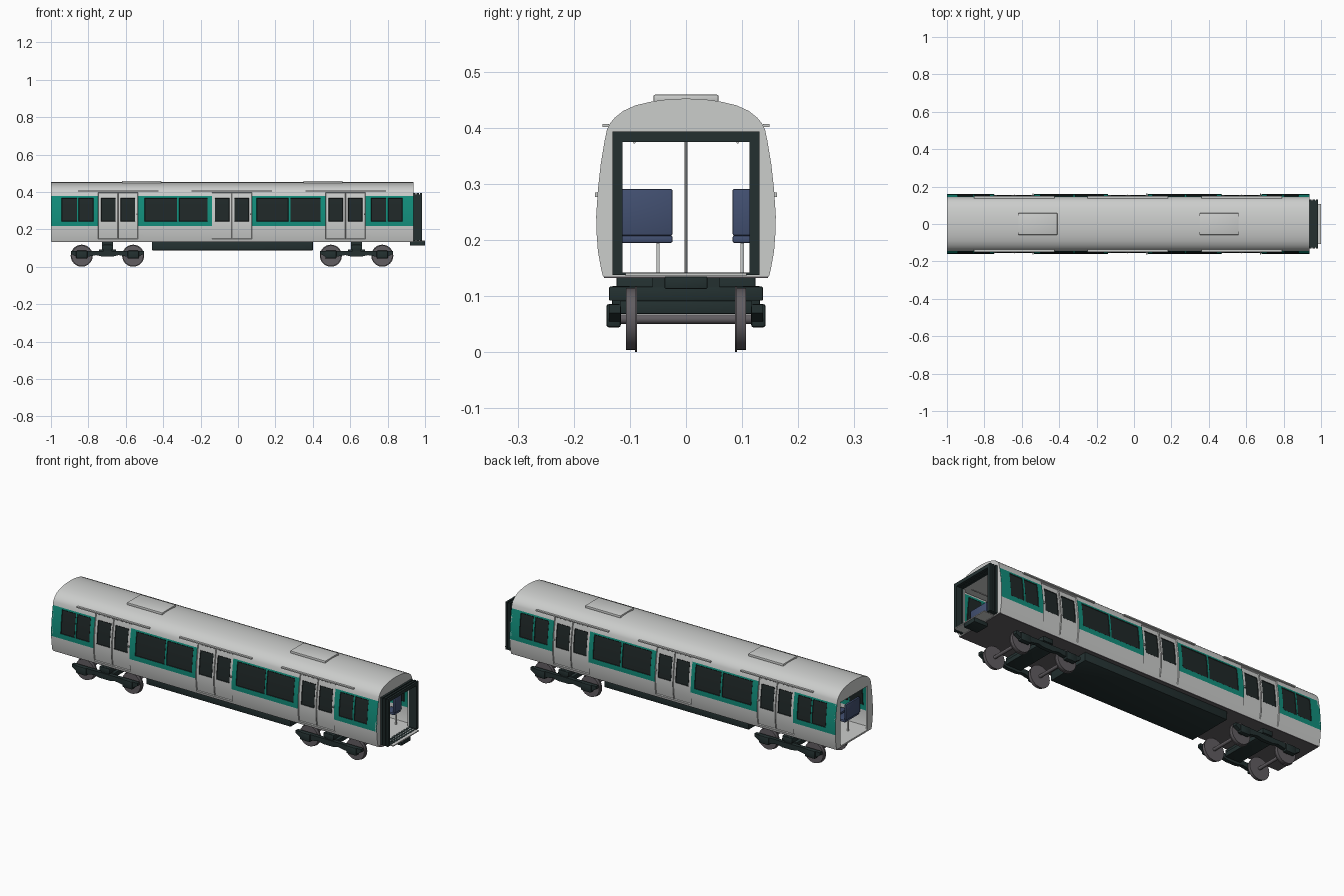
import bpy, bmesh, math
from mathutils import Matrix, Vector

cube = bpy.data.objects.get("Cube")
if cube:
    bpy.data.objects.remove(cube)


def material(name, r, g, b):
    m = bpy.data.materials.new(name)
    m.use_nodes = True
    m.diffuse_color = (r, g, b, 1)
    m.node_tree.nodes["Principled BSDF"].inputs["Base Color"].default_value = (r, g, b, 1)
    return m


GREY = material("light grey paint", 0.6, 0.61, 0.6)
TEAL = material("teal paint", 0.006, 0.27, 0.2)
GLASS = material("dark glass", 0.014, 0.021, 0.021)
DARK = material("dark frame", 0.017, 0.03, 0.03)
STEEL = material("wheel steel", 0.12, 0.11, 0.12)
SEAT = material("blue seat", 0.055, 0.08, 0.165)


def finish(name, bm, *mats):
    me = bpy.data.meshes.new(name)
    bm.to_mesh(me)
    bm.free()
    for m in mats:
        me.materials.append(m)
    me.shade_smooth()
    me.set_sharp_from_angle(angle=math.radians(30))
    ob = bpy.data.objects.new(name, me)
    bpy.context.collection.objects.link(ob)
    return ob


def box(name, x, y, z, mat, bevel=0):
    """Box from three (low, high) ranges."""
    bm = bmesh.new()
    bmesh.ops.create_cube(bm, size=1)
    for v in bm.verts:
        v.co = Vector([(a + b) / 2 + c * (b - a) for c, (a, b) in zip(v.co, (x, y, z))])
    if bevel:
        bmesh.ops.bevel(bm, geom=bm.edges[:], offset=bevel, segments=2, affect='EDGES', profile=0.5)
    return finish(name, bm, mat)


def rod(name, start, end, radius, mat, sides=12):
    a, b = Vector(start), Vector(end)
    bm = bmesh.new()
    rot = (b - a).to_track_quat('Z', 'Y').to_matrix().to_4x4()
    bmesh.ops.create_cone(bm, cap_ends=True, segments=sides, radius1=radius, radius2=radius,
                          depth=(b - a).length, matrix=Matrix.Translation((a + b) / 2) @ rot)
    return finish(name, bm, mat)


def ring(name, outer, hole, x, thick, mat):
    """Flat plate in the yz plane with a hole, given thickness along -x."""
    bm = bmesh.new()
    edges = []
    for loop in (outer, hole):
        vs = [bm.verts.new((x, y, z)) for y, z in loop]
        edges += [bm.edges.new((a, b)) for a, b in zip(vs, vs[1:] + vs[:1])]
    bmesh.ops.triangle_fill(bm, edges=edges, use_beauty=True)
    out = bmesh.ops.extrude_face_region(bm, geom=bm.faces[:])
    for v in out["geom"]:
        if isinstance(v, bmesh.types.BMVert):
            v.co.x -= thick
    bmesh.ops.recalc_face_normals(bm, faces=bm.faces[:])
    return finish(name, bm, mat)


def rect(half, low, high):
    return [(-half, low), (half, low), (half, high), (-half, high)]


# Body cross-section, from the sill to the crown of the roof
HALF = [(.148, .135), (.151, .147), (.157, .18), (.1597, .217), (.16, .243), (.157, .29),
        (.152, .335), (.1465, .368), (.145, .377), (.141, .396), (.136, .407), (.127, .418),
        (.112, .43), (.09, .44), (.06, .447), (.03, .451)]
PROFILE = [(-y, z) for y, z in HALF] + [(0, .452)] + HALF[::-1]
BACK, FRONT = -1.0, .937
DOORS = [-.641, -.033, .575]
LEAF = .107
WINDOWS = [(-.943, -.86), (-.852, -.772), (-.5, -.325), (-.315, -.162),
           (.1, .27), (.28, .442), (.712, .792), (.802, .88)]
leaves = [(c - LEAF, c) for c in DOORS] + [(c, c + LEAF) for c in DOORS]
door_glass = [(c + s - .039, c + s + .039) for c in DOORS for s in (-.052, .052)]


def inside(v, ranges):
    return any(a < v < b for a, b in ranges)


# Body shell with painted band, recessed door leaves and windows
cuts = sorted({round(v, 4) for r in WINDOWS + leaves + door_glass for v in r} | {BACK, FRONT})
bm = bmesh.new()
grid = [[bm.verts.new((x, y, z)) for y, z in PROFILE] for x in cuts]
left_leaf, right_leaf, panes = [], [], []
for a, b in zip(grid, grid[1:]):
    for j in range(len(PROFILE) - 1):
        f = bm.faces.new((a[j], b[j], b[j + 1], a[j + 1]))
        c = f.calc_center_median()
        door = inside(c.x, leaves)
        if door and .147 < c.z < .396:
            (left_leaf if inside(c.x, leaves[:3]) else right_leaf).append(f)
        if not door and .217 < c.z < .377:
            f.material_index = 1
        if .243 < c.z < .368 and inside(c.x, WINDOWS + door_glass):
            f.material_index = 2
            panes.append(f)
bm.normal_update()
for region, depth in ((left_leaf, -.005), (right_leaf, -.005), (panes, -.002)):
    bmesh.ops.inset_region(bm, faces=region, thickness=.002, depth=depth, use_even_offset=True)
finish("body_shell", bm, GREY, TEAL, GLASS)

# End walls, floor and ceiling
OPENING = rect(.116, .142, .377)
ring("back_end_wall", PROFILE, OPENING, BACK + .01, .01, GREY)
ring("front_end_wall", PROFILE, OPENING, FRONT, .01, GREY)
box("floor", (BACK + .001, FRONT - .001), (-.146, .146), (.137, .142), GREY)
box("floor_underside", (BACK + .002, FRONT - .002), (-.146, .146), (.132, .137), STEEL)
box("ceiling", (BACK + .011, FRONT - .011), (-.138, .138), (.379, .383), GREY)

# Gangway bellows, with its bridge plate and coupler
for i in range(3):
    x = .95 + i * .0165
    ring("gangway_rib", rect(.131, .138, .393), rect(.113, .142, .375), x, .011, DARK)
ring("gangway_core", rect(.125, .14, .387), rect(.115, .141, .377), .981, .042, DARK)
box("bridge_plate", (FRONT, 1), (-.108, .108), (.136, .141), GREY)
box("coupler", (.92, 1), (-.038, .038), (.113, .135), DARK, .002)

# Roof units
for x in (-.515, .455):
    box("roof_unit", (x - .105, x + .105), (-.058, .058), (.444, .459), GREY, .003)

# Rain rails and door buttons on both sides
for c in DOORS:
    for s in (-1, 1):
        rail = sorted((s * .137, s * .1485))
        box("rain_rail", (c - .215, c + .215), rail, (.401, .407), GREY)
        button = sorted((s * .15, s * .162))
        box("door_button", (c + .098, c + .104), button, (.277, .285), GREY)
    rod("grab_pole", (c, 0, .142), (c, 0, .38), .0025, GREY, 8)
for s in (-1, 1):
    rod("hand_rail", (BACK + .03, s * .092, .374), (FRONT - .03, s * .092, .374), .0022, GREY, 8)

# Seats between the doors: wide on one side, narrow on the other
for x, face in ((-.93, 1), (-.8, -1), (-.46, 1), (-.33, -1), (-.3, 1), (-.2, -1),
                (.14, 1), (.26, -1), (.3, 1), (.41, -1), (.74, 1), (.87, -1)):
    for low, high, leg in ((-.142, -.024, -.05), (.083, .142, .1)):
        cushion = sorted((x, x + face * .06))
        box("seat_cushion", cushion, (low, high), (.195, .208), SEAT, .003)
        box("seat_back", (x - .006, x + .006), (low, high), (.208, .291), SEAT, .003)
        box("seat_leg", (x - .004, x + .004), (leg - .003, leg + .003), (.142, .195), GREY)

# Underfloor equipment
box("equipment_box", (-.46, .4), (-.124, .124), (.088, .133), DARK, .002)

# Bogies
ARM = [(-.195, .085), (-.195, .07), (-.17, .055), (-.1, .055), (-.06, .062), (-.03, .055)]
for c in (-.698, .634):
    outline = ARM + [(-x, z) for x, z in ARM[::-1]]
    for s in (-1, 1):
        bm = bmesh.new()
        face = bm.faces.new([bm.verts.new((c + x, s * .117, z)) for x, z in outline])
        out = bmesh.ops.extrude_face_region(bm, geom=[face])
        for v in out["geom"]:
            if isinstance(v, bmesh.types.BMVert):
                v.co.y += s * .02
        bmesh.ops.recalc_face_normals(bm, faces=bm.faces[:])
        finish("bogie_side_frame", bm, DARK)
        box("bogie_spring", (c - .022, c + .022), sorted((s * .1, s * .132)), (.08, .118), DARK, .002)
    box("bogie_bolster", (c - .03, c + .03), (-.137, .137), (.092, .117), DARK, .002)
    box("bogie_crossbeam", (c - .045, c + .045), (-.118, .118), (.068, .092), DARK, .002)
    box("bogie_pivot", (c - .03, c + .03), (-.06, .06), (.115, .134), DARK)
    for x in (c - .1375, c + .1375):
        rod("axle", (x, -.12, .059), (x, .12, .059), .0085, STEEL, 16)
        for s in (-1, 1):
            rod("wheel_tread", (x, s * .09, .059), (x, s * .107, .059), .055, STEEL, 32)
            rod("wheel_flange", (x, s * .0875, .059), (x, s * .091, .059), .059, STEEL, 32)
            box("axle_box", (x - .03, x + .03), sorted((s * .116, s * .142)), (.044, .086), DARK, .005)
